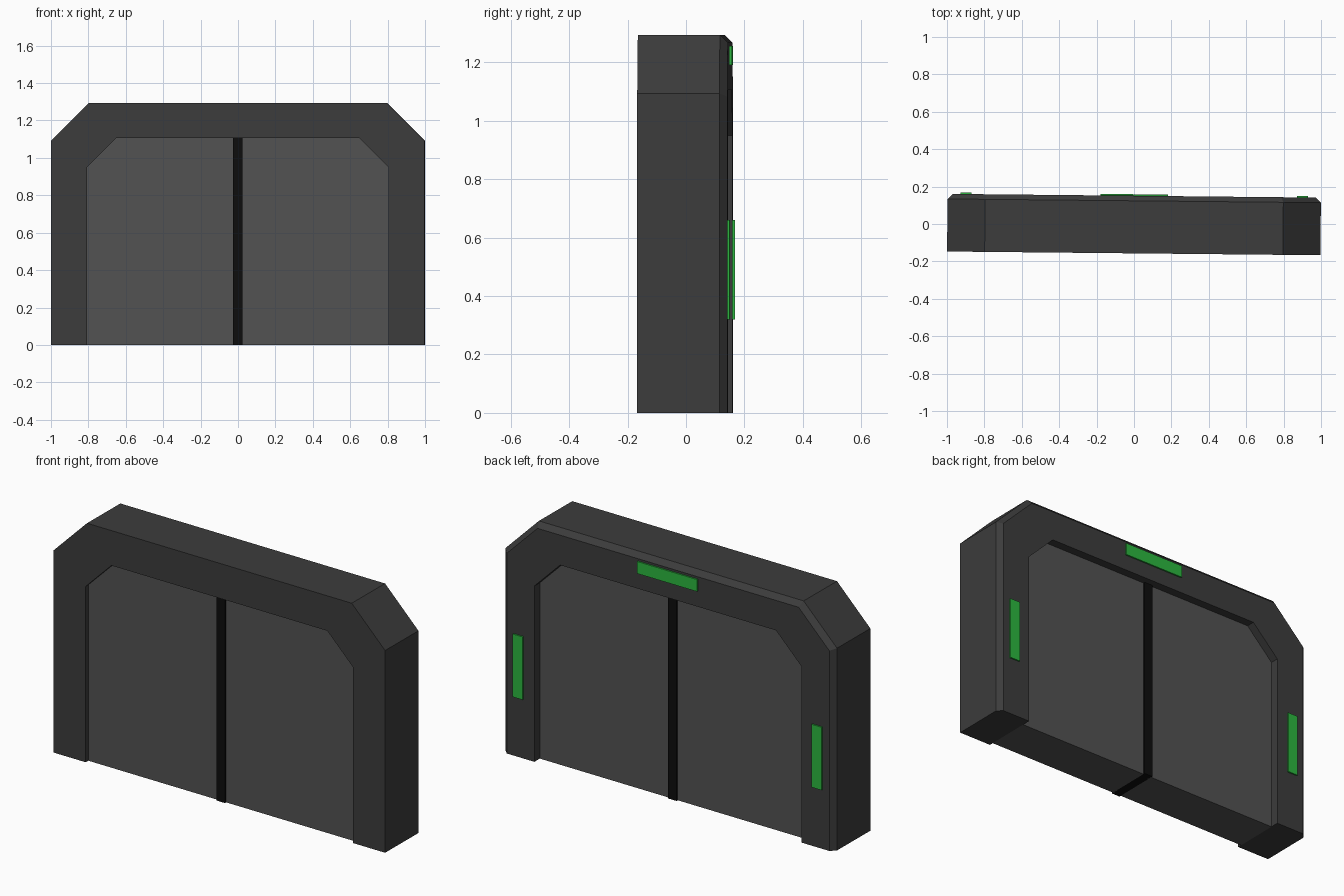
import bpy, bmesh
from mathutils import Matrix

if "Cube" in bpy.data.objects:
    bpy.data.objects.remove(bpy.data.objects["Cube"])

YAW = -0.01                      # the whole gate sits very slightly turned
FRONT, BACK = -0.157, 0.151      # frame depth
BEV = 0.027                      # rear outer chamfer


def material(name, rgb):
    m = bpy.data.materials.new(name)
    m.diffuse_color = (*rgb, 1)
    m.use_nodes = True
    m.node_tree.nodes["Principled BSDF"].inputs["Base Color"].default_value = m.diffuse_color
    return m


dark = material("dark_metal", (0.045, 0.045, 0.045))
panel = material("panel_metal", (0.085, 0.085, 0.085))
black = material("black_rubber", (0.004, 0.004, 0.004))
green = material("green_light", (0.025, 0.47, 0.05))


def finish(name, bm, mat):
    bmesh.ops.recalc_face_normals(bm, faces=bm.faces)
    bmesh.ops.rotate(bm, verts=bm.verts, cent=(0, 0, 0),
                     matrix=Matrix.Rotation(YAW, 3, 'Z'))
    me = bpy.data.meshes.new(name)
    bm.to_mesh(me)
    bm.free()
    me.materials.append(mat)
    ob = bpy.data.objects.new(name, me)
    bpy.context.collection.objects.link(ob)
    return ob


def prism(name, profile, y0, y1, mat):
    """Extrude an (x, z) profile from y0 to y1."""
    bm = bmesh.new()
    face = bm.faces.new([bm.verts.new((x, y0, z)) for x, z in profile])
    ext = bmesh.ops.extrude_face_region(bm, geom=[face])
    verts = [v for v in ext["geom"] if isinstance(v, bmesh.types.BMVert)]
    bmesh.ops.translate(bm, verts=verts, vec=(0, y1 - y0, 0))
    return finish(name, bm, mat)


def box(name, x0, x1, y0, y1, z0, z1, mat):
    return prism(name, [(x0, z0), (x1, z0), (x1, z1), (x0, z1)], y0, y1, mat)


def arch(half):
    """Complete a right-hand half outline to a full arch path."""
    return half + [(-x, z) for x, z in reversed(half)]


# Frame: arch-shaped sweep with a chamfer on the rear outer edge
outer = arch([(0.998, 0), (0.998, 1.093), (0.797, 1.294)])
outer_in = arch([(0.998 - BEV, 0), (0.998 - BEV, 1.082), (0.786, 1.294 - BEV)])
inner_half = [(0.805, 0), (0.805, 0.95), (0.65, 1.105)]
inner = arch(inner_half)
loops = [(outer, FRONT), (outer, BACK - BEV), (outer_in, BACK),
         (inner, BACK), (inner, FRONT)]
bm = bmesh.new()
rings = [[bm.verts.new((path[i][0], y, path[i][1])) for path, y in loops]
         for i in range(len(outer))]
for a, b in zip(rings, rings[1:]):
    for k in range(5):
        j = (k + 1) % 5
        bm.faces.new((a[k], a[j], b[j], b[k]))
bm.faces.new(rings[0])
bm.faces.new(rings[-1])
finish("frame", bm, dark)

# Two recessed door leaves
for side, s in (("right", 1), ("left", -1)):
    leaf = [(0.02, 0)] + inner_half + [(0.02, 1.105)]
    prism(side + "_door", [(s * x, z) for x, z in leaf], -0.135, 0.105, panel)

# Centre seal between the doors
box("door_seal", -0.025, 0.025, -0.145, 0.115, 0, 1.105, black)

# Green indicator lights on the back
box("top_light", -0.18, 0.18, BACK - 0.005, BACK + 0.008, 1.19, 1.255, green)
for side, s in (("right", 1), ("left", -1)):
    box(side + "_light", s * 0.90 - 0.03, s * 0.90 + 0.03,
        BACK - 0.005, BACK + 0.008, 0.32, 0.66, green)
